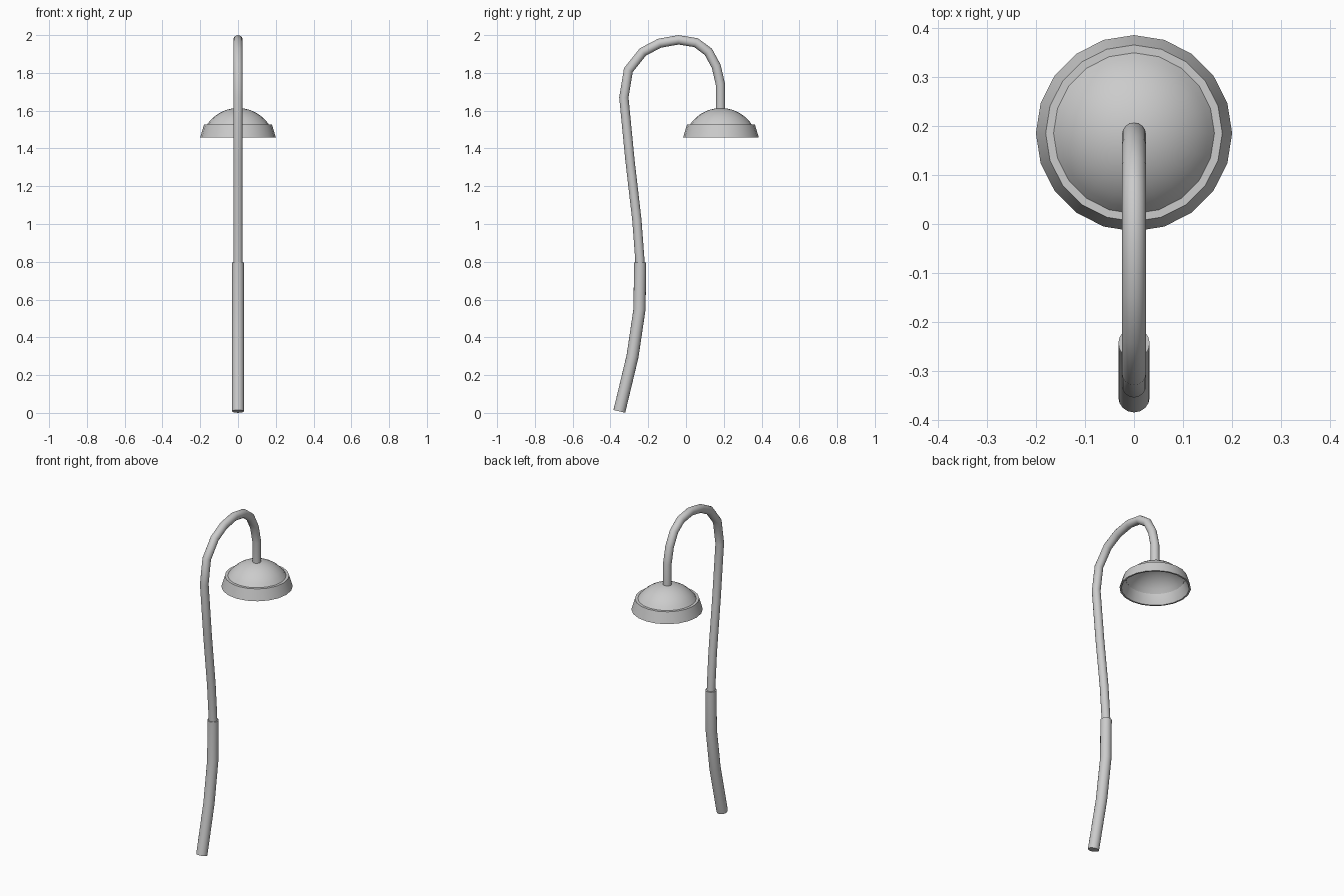
import bpy, bmesh, math
from mathutils import Vector

if "Cube" in bpy.data.objects:
    bpy.data.objects.remove(bpy.data.objects["Cube"])


def finish(name, bm, angle):
    bmesh.ops.recalc_face_normals(bm, faces=bm.faces)
    mesh = bpy.data.meshes.new(name)
    bm.to_mesh(mesh)
    bm.free()
    obj = bpy.data.objects.new(name, mesh)
    bpy.context.collection.objects.link(obj)
    bpy.ops.object.select_all(action='DESELECT')
    obj.select_set(True)
    bpy.context.view_layer.objects.active = obj
    bpy.ops.object.shade_smooth_by_angle(angle=math.radians(angle))
    return obj


def tube(name, path, radius, sides=16):
    """Sweep a circle along a path of (y, z) points in the x = 0 plane."""
    pts = [Vector((0, y, z)) for y, z in path]
    bm = bmesh.new()
    rings = []
    for i, p in enumerate(pts):
        a = (p - pts[i - 1]).normalized() if i else (pts[1] - p).normalized()
        b = (pts[i + 1] - p).normalized() if i < len(pts) - 1 else a
        t = (a + b).normalized()
        side = Vector((0, -t.z, t.y)) / t.dot(a)      # mitred joint
        rings.append([bm.verts.new(p + radius * (
            Vector((1, 0, 0)) * math.cos(k * math.tau / sides)
            + side * math.sin(k * math.tau / sides))) for k in range(sides)])
    for r, s in zip(rings, rings[1:]):
        for k in range(sides):
            j = (k + 1) % sides
            bm.faces.new((r[k], r[j], s[j], s[k]))
    bm.faces.new(rings[0])
    bm.faces.new(rings[-1])
    return finish(name, bm, 40)


def lathe(name, profile, y, closed, sides=20):
    """Revolve (radius, z) points about a vertical axis at the given y."""
    bm = bmesh.new()
    vs = [bm.verts.new((0, y + r, z)) for r, z in profile]
    n = len(vs)
    edges = [bm.edges.new((vs[i], vs[(i + 1) % n]))
             for i in range(n if closed else n - 1)]
    bmesh.ops.spin(bm, geom=vs + edges, cent=(0, y, 0), axis=(0, 0, 1),
                   angle=math.tau, steps=sides, use_merge=False)
    bmesh.ops.remove_doubles(bm, verts=bm.verts, dist=1e-4)
    return finish(name, bm, 35)


LAMP_Y = 0.185

# thicker lower post
tube("lower_post", [(-0.353, 0.008), (-0.283, 0.30), (-0.246, 0.55),
                    (-0.243, 0.797)], 0.032)

# slim swan-neck upper pole
tube("curved_neck", [(-0.243, 0.77), (-0.245, 0.82), (-0.26, 1.02),
                     (-0.297, 1.34), (-0.329, 1.67), (-0.305, 1.815),
                     (-0.228, 1.911), (-0.14, 1.957), (-0.04, 1.975),
                     (0.053, 1.96), (0.118, 1.912), (0.16, 1.835),
                     (0.182, 1.74), (0.183, 1.60)], 0.0245)


# domed shade: thin shell, open underneath
def cap(radius, top, height, steps=7):
    big = (radius ** 2 + height ** 2) / (2 * height)
    end = math.asin(radius / big)
    return [(big * math.sin(end * i / steps),
             top - big + big * math.cos(end * i / steps))
            for i in range(steps + 1)]


lathe("shade_dome", cap(0.168, 1.614, 0.094)
      + cap(0.164, 1.606, 0.09)[::-1], LAMP_Y, False)

# flared rim around the dome
lathe("shade_rim", [(0.164, 1.526), (0.18, 1.526), (0.2, 1.459),
                    (0.19, 1.459), (0.166, 1.512)], LAMP_Y, True)
